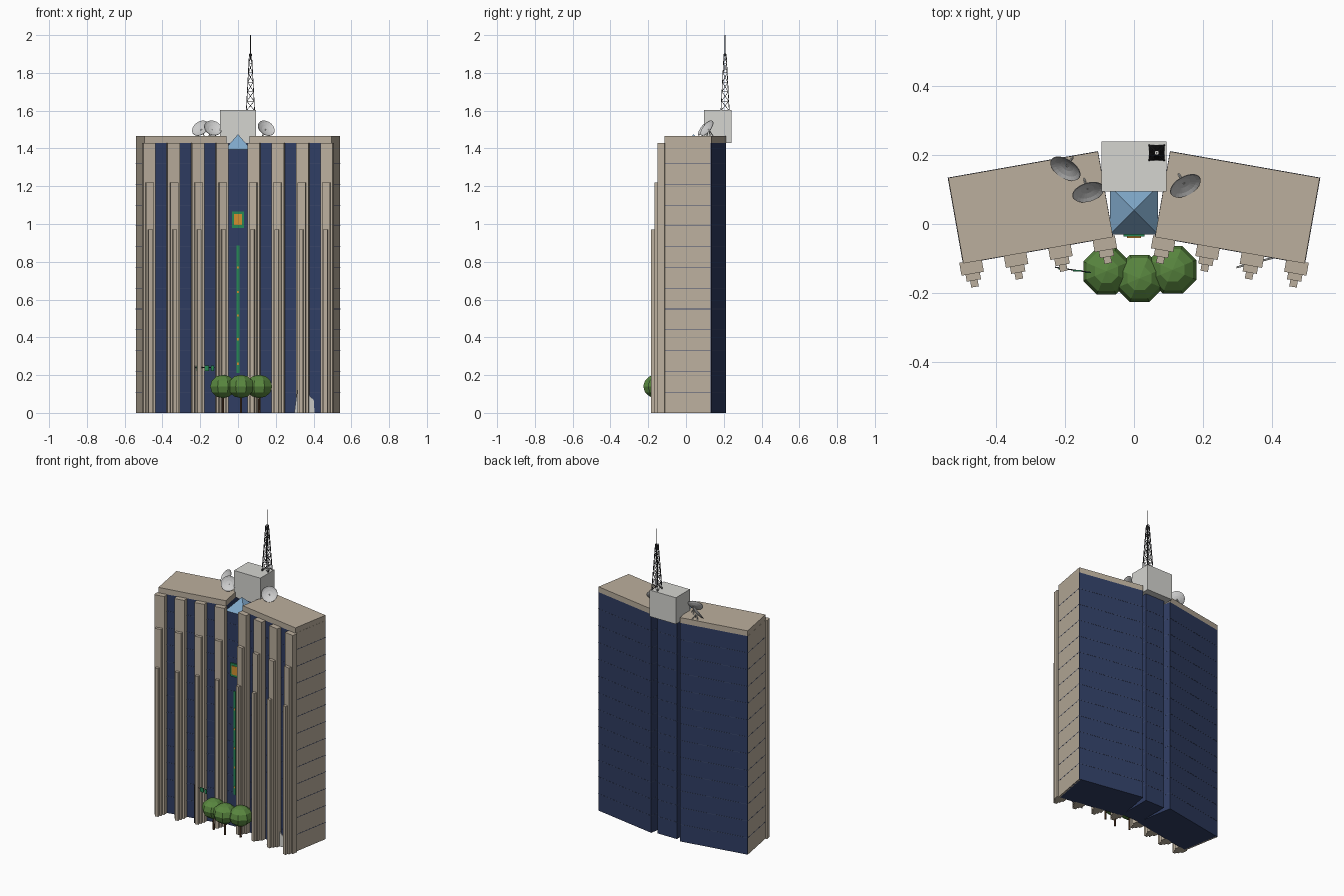
import bpy, bmesh, math
from mathutils import Matrix, Vector

if "Cube" in bpy.data.objects:
    bpy.data.objects.remove(bpy.data.objects["Cube"])


def material(name, r, g, b):
    m = bpy.data.materials.new(name)
    m.diffuse_color = (r, g, b, 1)
    m.use_nodes = True
    m.node_tree.nodes["Principled BSDF"].inputs["Base Color"].default_value = m.diffuse_color
    return m


TAN = material("tan_stone", 0.50, 0.43, 0.34)
NAVY = material("navy_glass", 0.029, 0.047, 0.125)
LINE = material("floor_line", 0.05, 0.07, 0.15)
GREY = material("light_concrete", 0.66, 0.66, 0.63)
SKY = material("skylight_glass", 0.22, 0.40, 0.60)
STEEL = material("dark_steel", 0.05, 0.05, 0.055)
WHITE = material("dish_white", 0.75, 0.75, 0.72)
GREEN = material("sign_green", 0.02, 0.25, 0.09)
ORANGE = material("sign_orange", 0.65, 0.28, 0.03)
LEAF = material("leaf", 0.10, 0.24, 0.05)
BARK = material("bark", 0.12, 0.06, 0.03)


def finish(name, bm, mat, mirror=False):
    me = bpy.data.meshes.new(name)
    bmesh.ops.recalc_face_normals(bm, faces=bm.faces)
    bm.to_mesh(me)
    bm.free()
    me.materials.append(mat)
    ob = bpy.data.objects.new(name, me)
    bpy.context.collection.objects.link(ob)
    if mirror:
        ob.modifiers.new("mirror", 'MIRROR').use_mirror_merge = False
    return ob


def box(bm, lo, hi, M=Matrix()):
    lo, hi = Vector(lo), Vector(hi)
    size = Matrix.Diagonal((*(hi - lo), 1))
    bmesh.ops.create_cube(bm, size=1, matrix=M @ Matrix.Translation((lo + hi) / 2) @ size)


def boxes(name, mat, items, M=Matrix(), mirror=False):
    bm = bmesh.new()
    for lo, hi in items:
        box(bm, lo, hi, M)
    return finish(name, bm, mat, mirror)


def bar(bm, a, b, r, sides=4, r2=None):
    a, b = Vector(a), Vector(b)
    d = b - a
    M = Matrix.Translation((a + b) / 2) @ d.to_track_quat('Z', 'Y').to_matrix().to_4x4()
    bmesh.ops.create_cone(bm, cap_ends=True, segments=sides, radius1=r,
                          radius2=r if r2 is None else r2, depth=d.length, matrix=M)


# Angled wings: local x along the facade, local y into the building
W = Matrix.Translation((0.061, -0.038, 0)) @ Matrix.Rotation(math.radians(-10), 4, 'Z')
L, D, H, FLOOR = 0.4416, 0.2525, 1.43, 0.11
boxes("wing_glass", NAVY, [((0, 0, 0), (L, D, H))], W, True)
boxes("wing_roof", TAN, [((0, 0, H), (L, D, 1.465))], W, True)
boxes("wing_end_wall", TAN, [((L - 0.01, 0.004, 0), (L + 0.0008, D - 0.004, H))], W, True)
boxes("wing_floor_lines", LINE,
      [((-0.0005, -0.001, i * FLOOR - 0.0015), (L + 0.0015, D + 0.001, i * FLOOR + 0.0015))
       for i in range(1, 13)], W, True)

# Stepped piers on the facade
piers = []
for i in range(4):
    u = 0.027 + 0.131 * i
    for half, out, top in ((0.033, 0.034, H), (0.021, 0.054, 1.22), (0.011, 0.073, 0.97)):
        piers.append(((u - half, -out, 0), (u + half, 0.004, top)))
boxes("stepped_piers", TAN, piers, W, True)

# Central core, skylight and penthouse
boxes("central_core", NAVY, [((-0.07, -0.03, 0), (0.07, 0.195, 1.395)),
                             ((-0.07, 0.1, 1.39), (0.07, 0.195, 1.435))])
boxes("core_floor_lines", LINE, [((-0.07, -0.031, i * FLOOR - 0.0015), (0.07, 0.196, i * FLOOR + 0.0015))
                                 for i in range(1, 13)])
bm = bmesh.new()
bmesh.ops.create_cone(bm, cap_ends=True, segments=4, radius1=0.07 * math.sqrt(2), radius2=0, depth=0.08,
                      matrix=Matrix.Translation((0, 0.04, 1.435)) @ Matrix.Rotation(math.pi / 4, 4, 'Z'))
finish("skylight_pyramid", bm, SKY)
boxes("penthouse", GREY, [((-0.095, 0.095, 1.43), (0.095, 0.24, 1.603))])

# Lattice mast
bm = bmesh.new()
cx, cy, z0, z1, n = 0.066, 0.207, 1.6, 1.9, 6


def corner(k, level):
    h = 0.022 + (0.006 - 0.022) * level / n
    sx, sy = ((-1, -1), (1, -1), (1, 1), (-1, 1))[k % 4]
    return (cx + sx * h, cy + sy * h, z0 + (z1 - z0) * level / n)


for k in range(4):
    bar(bm, corner(k, 0), corner(k, n), 0.0025)
    for lv in range(n):
        bar(bm, corner(k, lv), corner(k + 1, lv + 1), 0.0014)
        bar(bm, corner(k + 1, lv), corner(k, lv + 1), 0.0014)
        bar(bm, corner(k, lv + 1), corner(k + 1, lv + 1), 0.0014)
bar(bm, (cx, cy, z1 - 0.01), (cx, cy, 2.0), 0.0022, 6)
finish("lattice_mast", bm, STEEL)

# Roof dishes with stands
for i, (x, y, dx, dy) in enumerate(((-0.2, 0.16, -0.54, -0.84), (-0.133, 0.093, 0.3, -0.95),
                                    (0.15, 0.11, 0.5, -0.87))):
    nrm = Vector((dx, dy, 0.68)).normalized()
    c = Vector((x, y, 1.508))
    bm = bmesh.new()
    pts = [bm.verts.new((r, 0, z)) for r, z in ((0.0005, -0.014), (0.02, -0.0115), (0.037, -0.006), (0.048, 0))]
    edges = [bm.edges.new(p) for p in zip(pts, pts[1:])]
    bmesh.ops.spin(bm, geom=pts + edges, cent=(0, 0, 0), axis=(0, 0, 1), angle=math.tau, steps=24)
    bmesh.ops.remove_doubles(bm, verts=bm.verts, dist=0.0004)
    bm.transform(Matrix.Translation(c) @ nrm.to_track_quat('Z', 'Y').to_matrix().to_4x4())
    dish = finish(f"dish_{i + 1}", bm, WHITE)
    dish.modifiers.new("thickness", 'SOLIDIFY').thickness = 0.002
    back = c - nrm * 0.013
    bm = bmesh.new()
    side = Vector((-dy, dx, 0)) * 0.02
    for foot in (back + side, back - side, back - Vector((dx, dy, 0)) * 0.03):
        bar(bm, (foot.x, foot.y, 1.463), back, 0.003)
    finish(f"dish_stand_{i + 1}", bm, GREY)

# Illuminated panel and strip on the core
boxes("panel_frame", GREEN, [((-0.031, -0.037, 0.98), (0.031, -0.029, 1.067))])
boxes("panel_centre", ORANGE, [((-0.02, -0.04, 0.995), (0.02, -0.036, 1.052))])
boxes("vertical_strip", GREEN, [((-0.008, -0.036, 0.21), (0.008, -0.029, 0.885))])
boxes("strip_lights", ORANGE, [((-0.004, -0.038, z - 0.006), (0.004, -0.035, z + 0.006))
                               for z in (0.26, 0.39, 0.515, 0.64, 0.77)])

# Trees
for i, (x, y, r) in enumerate(((-0.08, -0.137, 0.073), (0.016, -0.158, 0.074), (0.112, -0.133, 0.075))):
    bm = bmesh.new()
    bmesh.ops.create_uvsphere(bm, u_segments=8, v_segments=6, radius=1,
                              matrix=Matrix.Translation((x, y, 0.14)) @ Matrix.Rotation(math.pi / 8, 4, 'Z')
                              @ Matrix.Diagonal((r, r, 0.062, 1)))
    finish(f"tree_crown_{i + 1}", bm, LEAF)
    bm = bmesh.new()
    bar(bm, (x, y, 0), (x, y, 0.1), 0.007, 6, 0.005)
    finish(f"tree_trunk_{i + 1}", bm, BARK)

# Street signal: pole, arm and hanging signs
bm = bmesh.new()
bar(bm, (-0.228, -0.126, 0), (-0.228, -0.126, 0.25), 0.0025, 6)
bar(bm, (-0.228, -0.126, 0.24), (-0.125, -0.141, 0.24), 0.002, 6)
finish("signal_pole", bm, STEEL)
boxes("street_signs", GREEN, [((x - w, y - 0.004, 0.222), (x + w, y, 0.25))
                              for x, y, w in ((-0.208, -0.128, 0.012), (-0.165, -0.134, 0.012), (-0.135, -0.139, 0.008))])

# Thin curved plaza sculpture
bm = bmesh.new()
S = Matrix.Translation((0.298, -0.129, 0)) @ Matrix.Rotation(math.atan2(0.028, 0.107), 4, 'Z')
prof = ((0, 0), (0.008, 0.06), (0.018, 0.135), (0.03, 0.17), (0.05, 0.13), (0.085, 0.09), (0.108, 0.065), (0.11, 0))
face = bm.faces.new([bm.verts.new(S @ Vector((s, 0, z))) for s, z in prof])
ext = bmesh.ops.extrude_face_region(bm, geom=[face])
bmesh.ops.translate(bm, vec=(0, 0.006, 0), verts=[v for v in ext["geom"] if isinstance(v, bmesh.types.BMVert)])
finish("plaza_sculpture", bm, GREY)
